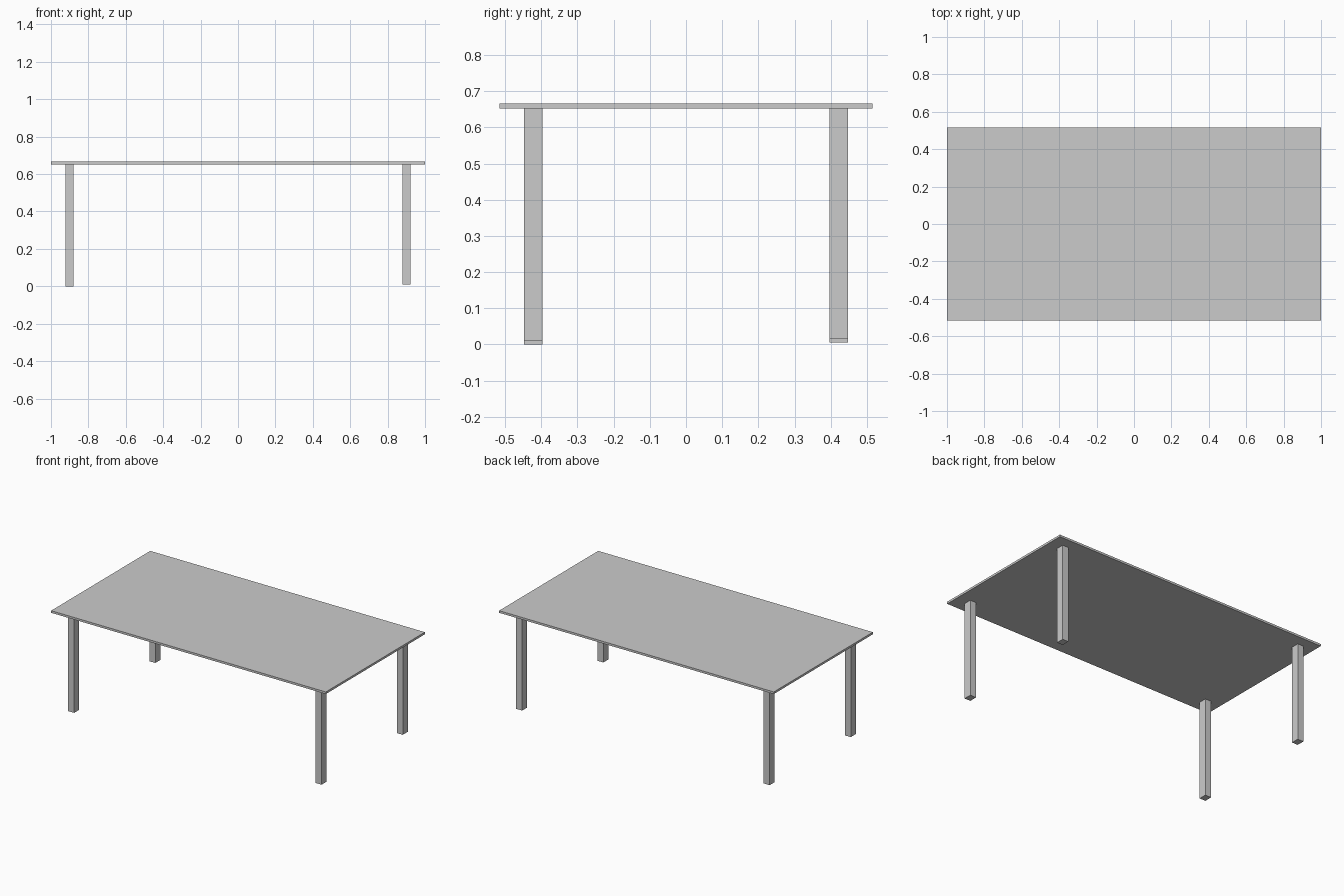
import bpy

if "Cube" in bpy.data.objects:
    bpy.data.objects.remove(bpy.data.objects["Cube"])


def box(name, x0, x1, y0, y1, z0, z1):
    """Axis-aligned box with its size baked into the mesh."""
    bpy.ops.mesh.primitive_cube_add(
        size=1, location=((x0 + x1) / 2, (y0 + y1) / 2, (z0 + z1) / 2))
    ob = bpy.context.object
    ob.name = name
    ob.scale = (x1 - x0, y1 - y0, z1 - z0)
    bpy.ops.object.transform_apply(location=False, rotation=False, scale=True)
    return ob


UNDERSIDE, TOP = 0.652, 0.666
LEG_X, LEG_Y = 0.901, 0.422        # leg centre distances
HALF_W, HALF_D = 0.0215, 0.026     # leg half sizes

# Thin rectangular top
box("table_top", -1, 1, -0.515, 0.515, UNDERSIDE, TOP)

# Four legs, each ending at a slightly different height
feet = {
    "front_left_leg": (-1, -1, 0.0),
    "front_right_leg": (1, -1, 0.009),
    "back_left_leg": (-1, 1, 0.006),
    "back_right_leg": (1, 1, 0.015),
}
for name, (sx, sy, foot) in feet.items():
    x, y = sx * LEG_X, sy * LEG_Y
    box(name, x - HALF_W, x + HALF_W, y - HALF_D, y + HALF_D, foot, UNDERSIDE)
